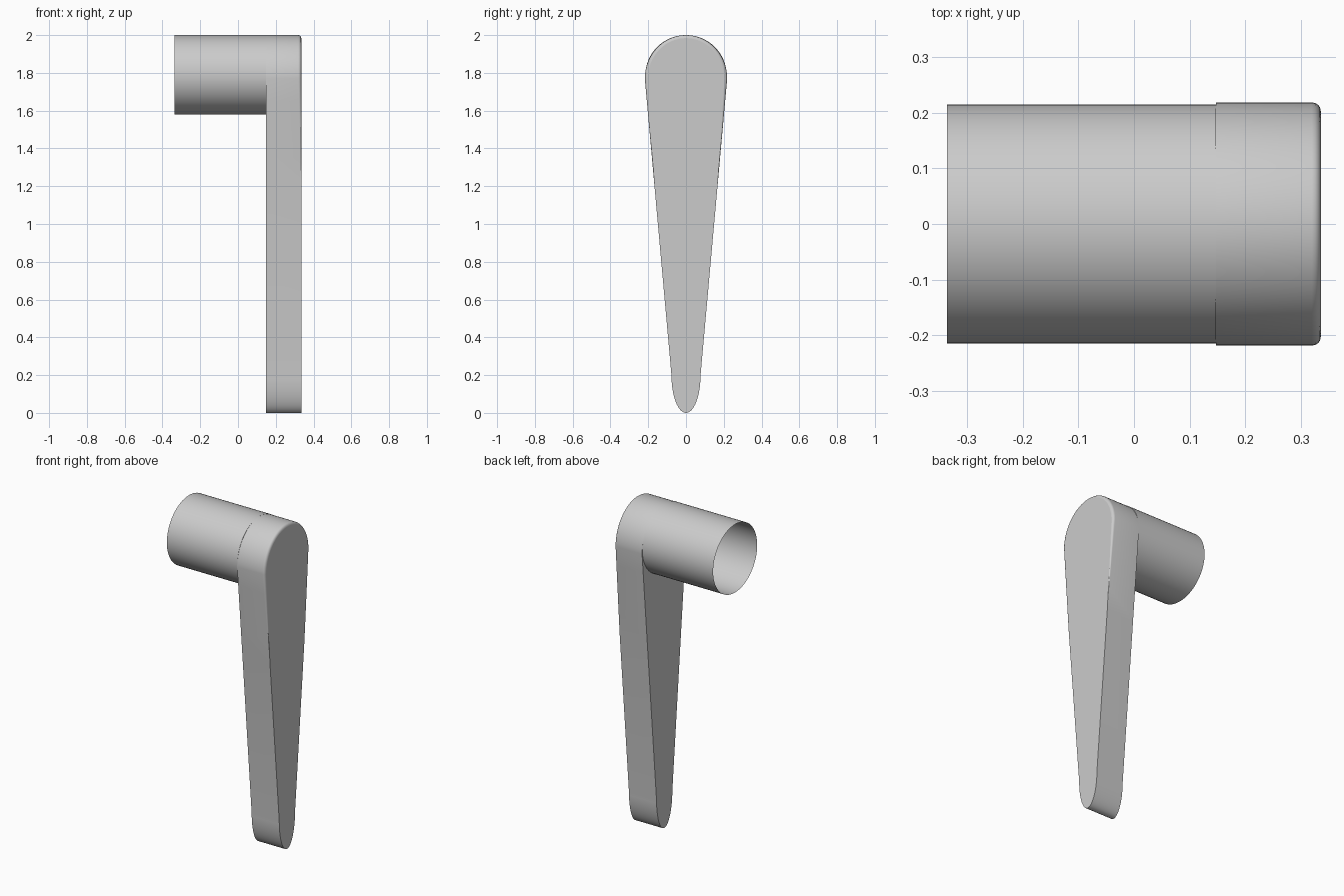
import bpy, bmesh
from math import sin, cos, pi

cube = bpy.data.objects.get("Cube")
if cube:
    bpy.data.objects.remove(cube)

STEPS = 32                     # segments per half round
OPEN_X, BACK_X, FRONT_X = -0.335, 0.147, 0.335
TUBE_Z, TUBE_RY, TUBE_RZ = 1.79, 0.2145, 0.21
TOE_Z, TOE_R = 0.2, 0.077
HEAD_Z, HEAD_R = 1.77, 0.218

grey = bpy.data.materials.new("satin grey")
grey.use_nodes = True
colour = (0.6, 0.6, 0.6, 1)
grey.diffuse_color = colour
grey.node_tree.nodes["Principled BSDF"].inputs["Base Color"].default_value = colour


def arc(start, end, cz, ry, rz):
    """Points (y, z) along an elliptical arc."""
    angles = [start + (end - start) * i / STEPS for i in range(STEPS + 1)]
    return [(ry * cos(a), cz + rz * sin(a)) for a in angles]


def side(sign, heights):
    """Points on the straight tapering edge of the arm."""
    slope = (HEAD_R - TOE_R) / (HEAD_Z - TOE_Z)
    return [(sign * (TOE_R + (z - TOE_Z) * slope), z) for z in heights]


# Teardrop outline: round head, tapering sides, narrow rounded toe
levels = [1.65, 1.5, 1.35, 1.2]
outline = (arc(0, pi, HEAD_Z, HEAD_R, 2 - HEAD_Z) + side(-1, levels)
           + arc(pi, 2 * pi, TOE_Z, TOE_R, TOE_Z) + side(1, levels[::-1]))
count = len(outline)

bm = bmesh.new()


def ring(points, x):
    return [bm.verts.new((x, y, z)) for y, z in points]


def bridge(a, b, n, closed=True):
    for i in range(n if closed else n - 1):
        j = (i + 1) % n
        bm.faces.new((a[i], a[j], b[j], b[i]))


# Arm side wall, with a front edge rounding that fades out down the sides
rings = [ring(outline, BACK_X)]
for k in range(5):
    t = k / 4 * pi / 2
    loop = []
    for y, z in outline:
        w = 0.016 * min(1, max(0, (z - 1.2) / 0.6))
        shrink = w * (1 - cos(t))
        loop.append(bm.verts.new((FRONT_X - w * (1 - sin(t)),
                                  y * (1 - shrink / HEAD_R),
                                  z - shrink * max(0, (z - HEAD_Z) / (2 - HEAD_Z)))))
    rings.append(loop)
for a, b in zip(rings, rings[1:]):
    bridge(a, b, count)

# Flat front of the arm
bm.faces.new(rings[-1])

# Open tube that flows into the head
circle = (arc(0, pi, TUBE_Z, TUBE_RY, TUBE_RZ)
          + arc(pi, 2 * pi, TUBE_Z, TUBE_RY, TUBE_RZ)[1:-1])
rim, root = ring(circle, OPEN_X), ring(circle, BACK_X)
bridge(rim, root, len(circle))

# Back of the arm: thin step round the head, then the web below the tube
bridge(root, rings[0], STEPS + 1, closed=False)
lower_tube = root[STEPS:] + [root[0]]
bm.faces.new(rings[0][STEPS:] + [rings[0][0]] + lower_tube[::-1])

bmesh.ops.remove_doubles(bm, verts=bm.verts, dist=1e-5)
bmesh.ops.recalc_face_normals(bm, faces=bm.faces)
mesh = bpy.data.meshes.new("lever_handle")
bm.to_mesh(mesh)
bm.free()
mesh.materials.append(grey)

handle = bpy.data.objects.new("lever_handle", mesh)
bpy.context.collection.objects.link(handle)
bpy.ops.object.select_all(action="DESELECT")
handle.select_set(True)
bpy.context.view_layer.objects.active = handle
bpy.ops.object.shade_smooth_by_angle(angle=0.6)

# Keep the flat front and back faces crisp
for face in mesh.polygons:
    if len(face.vertices) > 4:
        face.use_smooth = False
